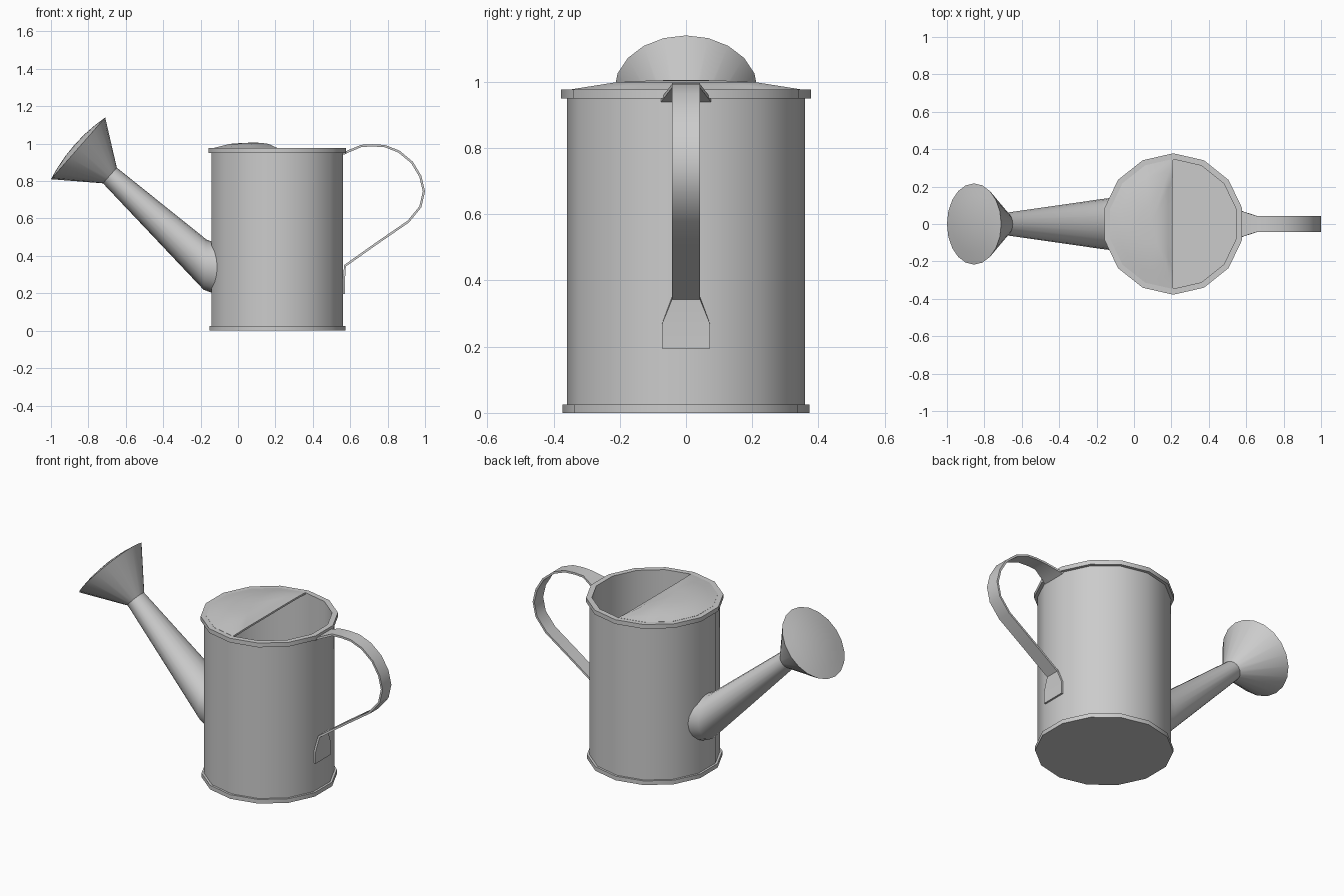
import bpy, bmesh
from math import sin, cos, pi
from mathutils import Vector

if "Cube" in bpy.data.objects:
    bpy.data.objects.remove(bpy.data.objects["Cube"])

CX = 0.21      # axis of the can
SIDES = 14


def finish(bm, name, angle=32):
    bmesh.ops.recalc_face_normals(bm, faces=bm.faces[:])
    mesh = bpy.data.meshes.new(name)
    bm.to_mesh(mesh)
    bm.free()
    ob = bpy.data.objects.new(name, mesh)
    bpy.context.collection.objects.link(ob)
    bpy.ops.object.select_all(action='DESELECT')
    ob.select_set(True)
    bpy.context.view_layer.objects.active = ob
    bpy.ops.object.shade_smooth_by_angle(angle=angle * pi / 180)
    return ob


def loft(name, rings, start=None, end=None, caps=False, angle=32):
    """Skin closed rings; each end is open, a flat cap or a fan to a point."""
    bm = bmesh.new()
    loops = [[bm.verts.new(p) for p in r] for r in rings]
    n = len(loops[0])
    for a, b in zip(loops, loops[1:]):
        for i in range(n):
            j = (i + 1) % n
            bm.faces.new((a[i], a[j], b[j], b[i]))
    for tip, loop in ((start, loops[0]), (end, loops[-1])):
        if tip is not None:
            v = bm.verts.new(tip)
            for i in range(n):
                bm.faces.new((loop[i], loop[(i + 1) % n], v))
        elif caps:
            bm.faces.new(loop)
    return finish(bm, name, angle)


def polygon(r, z):
    return [(CX + r * cos(pi / 2 + 2 * pi * i / SIDES),
             r * sin(pi / 2 + 2 * pi * i / SIDES), z) for i in range(SIDES)]


# Can: outer wall with rolled rims, inner wall and floor
profile = [(0.373, 0), (0.373, 0.025), (0.36, 0.025), (0.36, 0.95),
           (0.378, 0.95), (0.378, 0.976), (0.346, 0.976), (0.346, 0.015)]
loft("can_body", [polygon(r, z) for r, z in profile], caps=True)

# Half lid: D-shaped dome over the spout side
half = [(p[0], p[1]) for p in polygon(0.348, 0)[:SIDES // 2 + 1]]
half += [(CX - 0.003, y) for y in (-0.24, -0.12, 0, 0.12, 0.24)]
LX = 0.09
rings = [[(LX + (x - LX) * s, y * s, z) for x, y in half]
         for s, z in ((1, 0.966), (1, 0.977), (0.8, 0.988), (0.6, 0.999), (0.3, 1.004))]
loft("half_lid", rings, end=(LX, 0, 1.006))


# Spout and rose: elliptical rings along the tube
def ring(cx, cz, dx, dz, ry, n=20):
    return [Vector((cx + dx * cos(2 * pi * i / n), ry * sin(2 * pi * i / n),
                    cz + dz * cos(2 * pi * i / n))) for i in range(n)]


base = ring(-0.135, 0.338, 0, 0.137, 0.142)
for p in base:                      # follow the wall of the can
    p.x += max(0, abs(p.y) - 0.08) * 0.5
neck = ring(-0.685, 0.83, 0.037, 0.042, 0.06)
loft("spout", [base, ring(-0.176, 0.353, 0.008, 0.134, 0.133), neck])

fc, fn = Vector((-0.855, 0.0, 0.975)), Vector((-0.75, 0, 0.66))
face_rings = []
for s, h in ((1, 0), (0.7, 0.014), (0.35, 0.024)):
    c = fc + fn * h
    face_rings.append(ring(c.x, c.z, 0.145 * s, 0.165 * s, 0.217 * s))
loft("rose", [neck] + face_rings, end=fc + fn * 0.027)

# Handle: flat strap, flared where it meets the can (x, z, half width)
path = [(0.562, 0.945, 0.075), (0.585, 0.957, 0.066), (0.66, 0.988, 0.042),
        (0.72, 0.991, 0.042), (0.785, 0.987, 0.042), (0.86, 0.958, 0.042),
        (0.93, 0.9, 0.042), (0.975, 0.825, 0.042), (0.994, 0.745, 0.042),
        (0.975, 0.662, 0.042), (0.91, 0.583, 0.042), (0.74, 0.466, 0.042),
        (0.572, 0.347, 0.042), (0.566, 0.27, 0.072), (0.566, 0.195, 0.072)]
rings = []
for i, (x, z, w) in enumerate(path):
    a, b = path[max(i - 1, 0)], path[min(i + 1, len(path) - 1)]
    t = Vector((b[0] - a[0], 0, b[1] - a[1])).normalized()
    n = Vector((-t.z, 0, t.x)) * 0.006
    c = Vector((x, 0, z))
    side = Vector((0, w, 0))
    rings.append([c + n + side, c + n - side, c - n - side, c - n + side])
loft("handle", rings, caps=True)
